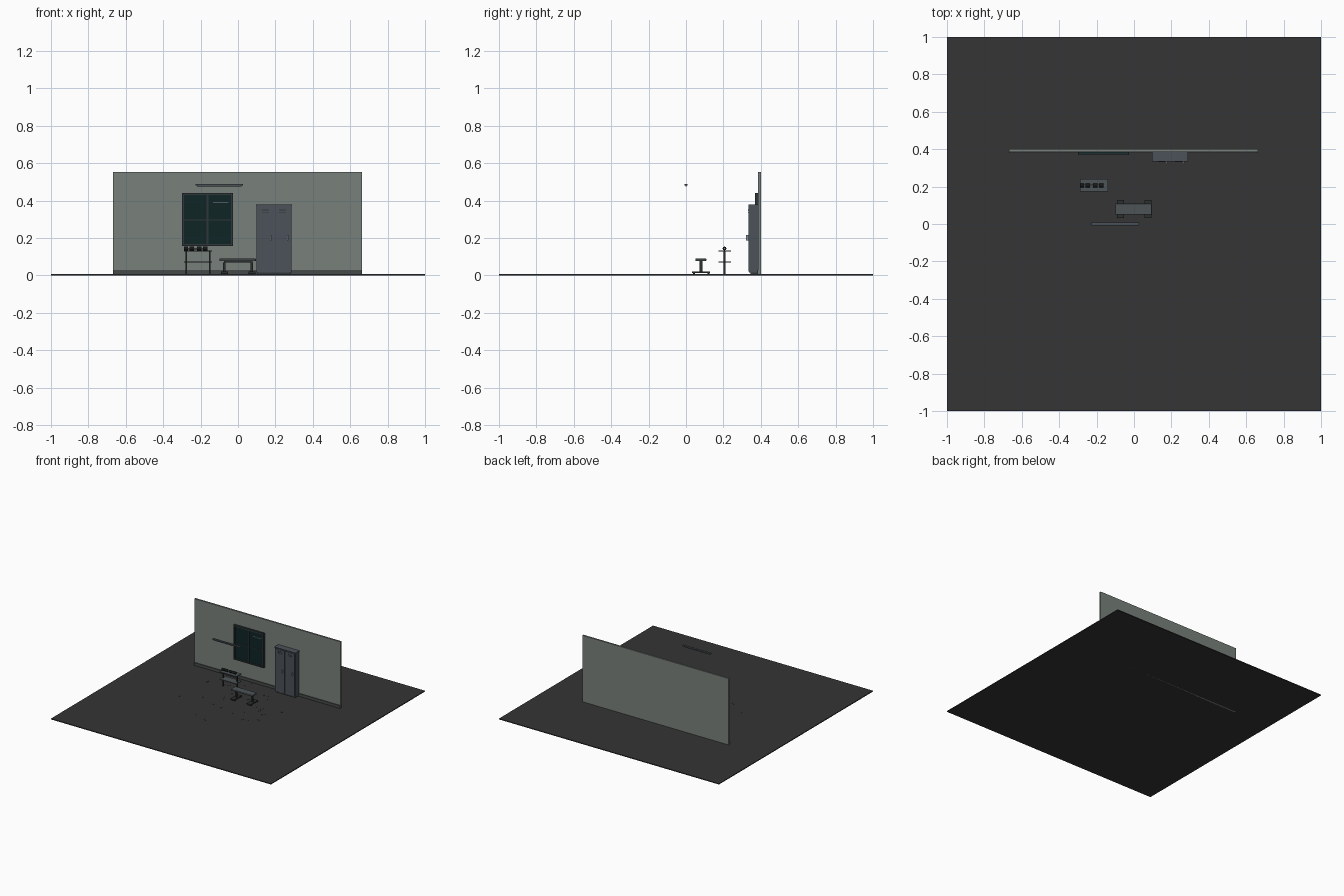
import bpy, math, random

cube = bpy.data.objects.get("Cube")
if cube:
    bpy.data.objects.remove(cube, do_unlink=True)


def material(name, r, g, b):
    m = bpy.data.materials.new(name)
    m.use_nodes = True
    m.diffuse_color = (r, g, b, 1)
    m.node_tree.nodes["Principled BSDF"].inputs["Base Color"].default_value = (r, g, b, 1)
    return m


floor_mat = material("charcoal floor", .035, .035, .035)
wall_mat = material("grey green wall", .19, .22, .2)
skirt_mat = material("dark grey trim", .06, .068, .066)
glass_mat = material("dark teal glass", .005, .018, .019)
frame_mat = material("dark frame", .03, .038, .042)
locker_mat = material("slate locker", .07, .085, .098)
metal_mat = material("light steel", .25, .28, .3)
top_mat = material("grey padding", .075, .09, .095)
leg_mat = material("dark steel", .025, .03, .03)
black_mat = material("black rubber", .008, .009, .009)


def box(name, x, y, z, mat, bevel=0):
    """Box spanning the given (low, high) ranges."""
    bpy.ops.mesh.primitive_cube_add(size=1, location=[(a + b) / 2 for a, b in (x, y, z)])
    ob = bpy.context.object
    ob.name = name
    ob.scale = [b - a for a, b in (x, y, z)]
    bpy.ops.object.transform_apply(location=False, rotation=False, scale=True)
    ob.data.materials.append(mat)
    if bevel:
        mod = ob.modifiers.new("Bevel", "BEVEL")
        mod.width = bevel
        mod.segments = 2
    return ob


def rod(name, x, y, z, radius, mat):
    """Cylinder along x."""
    bpy.ops.mesh.primitive_cylinder_add(
        vertices=12, radius=radius, depth=x[1] - x[0],
        location=((x[0] + x[1]) / 2, y, z), rotation=(0, math.pi / 2, 0))
    ob = bpy.context.object
    ob.name = name
    ob.data.materials.append(mat)
    bpy.ops.object.shade_smooth_by_angle()


# Room shell
F = .007
box("floor", (-1, 1), (-1, 1), (0, F), floor_mat)
box("wall", (-.667, .663), (.386, .4), (0, .552), wall_mat)
box("skirting", (-.667, .663), (.38, .386), (F, .03), skirt_mat)

# Thin chips scattered on the floor
random.seed(4)
for i in range(40):
    a, r = random.uniform(0, math.tau), random.uniform(.12, .5)
    chip = box("floor_chip", (-.012, .012), (-.002, .002), (F, F + .001), floor_mat)
    chip.location.x, chip.location.y = r * math.cos(a), r * math.sin(a) * .75
    chip.rotation_euler.z = random.uniform(0, math.pi)

# Window
L, R, B, T = -.3, -.026, .157, .441
W = .011
box("window_glass", (L, R), (.378, .386), (B, T), glass_mat)
for x in (L, R - W):
    box("window_side", (x, x + W), (.37, .386), (B, T), frame_mat)
for z in (B, T - W):
    box("window_rail", (L + W, R - W), (.37, .386), (z, z + W), frame_mat)
box("window_mullion", (-.168, -.159), (.372, .38), (B + W, T - W), frame_mat)
box("window_crossbar", (L + W, R - W), (.3745, .38), (.294, .299), frame_mat)
box("window_glint", (-.134, -.05), (.377, .3785), (.388, .391), metal_mat)

# Twin door locker
box("locker_body", (.1, .285), (.338, .386), (.016, .378), locker_mat)
box("locker_cap", (.097, .288), (.334, .386), (.372, .38), locker_mat)
box("locker_plinth", (.105, .28), (.345, .38), (F, .018), frame_mat)
for x0, x1, hx in ((.103, .1905, .175), (.1945, .282, .266)):
    box("locker_door", (x0, x1), (.333, .339), (.022, .37), locker_mat)
    box("locker_handle", (hx - .003, hx + .003), (.322, .334), (.188, .216), metal_mat)
    for k in range(3):
        z = .335 + k * .009
        box("locker_vent", (x0 + .025, x1 - .025), (.332, .334), (z, z + .002), frame_mat)

# Padded bench
box("bench_pad", (-.1, .096), (.05, .109), (.077, .09), top_mat, .004)
box("bench_beam", (-.075, .077), (.072, .088), (.068, .077), leg_mat)
for x in (-.073, .074):
    box("bench_post", (x - .007, x + .007), (.073, .087), (.018, .07), leg_mat)
    box("bench_foot", (x - .019, x + .019), (.033, .127), (.013, .02), leg_mat)
    for y in (.038, .116):
        box("bench_foot_pad", (x - .019, x + .019), (y, y + .009), (F, .015), black_mat)

# Weight rack
for z in (.068, .128):
    box("rack_shelf", (-.289, -.138), (.175, .24), (z, z + .006), top_mat)
for x in (-.277, -.151):
    box("rack_post", (x - .004, x + .004), (.2, .21), (F, .128), leg_mat)

# Row of hand weights
rod("weight_handle", (-.288, -.164), .206, .144, .004, metal_mat)
for x in (-.278, -.248, -.208, -.176):
    rod("weight_head", (x - .012, x + .012), .206, .144, .01, black_mat)

# Hanging strip lamp
box("lamp_housing", (-.228, .028), (-.008, .008), (.482, .49), locker_mat)
rod("lamp_tube", (-.22, .02), 0, .48, .004, top_mat)
